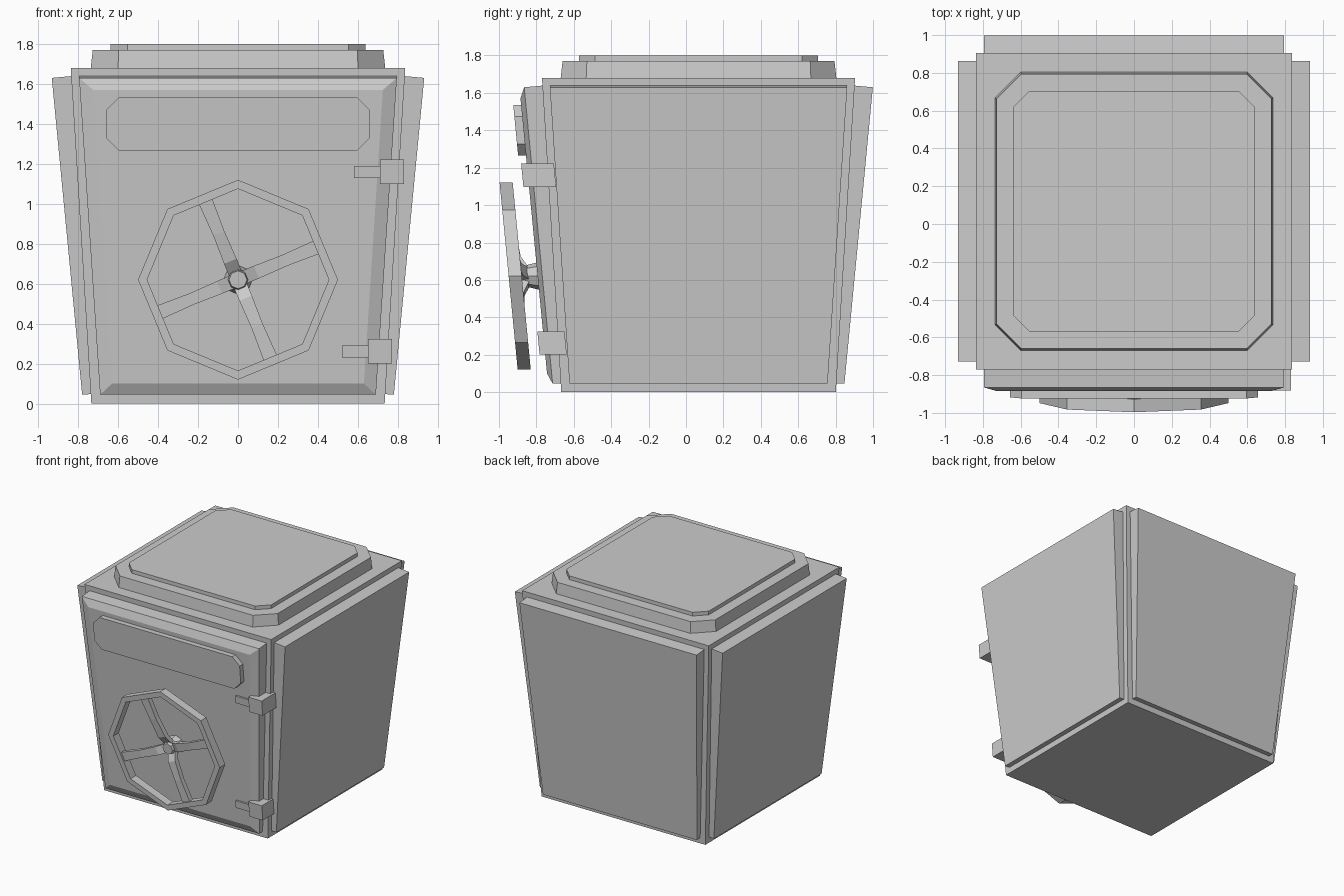
import bpy
import bmesh
from math import cos, sin, pi
from mathutils import Matrix, Vector

if "Cube" in bpy.data.objects:
    bpy.data.objects.remove(bpy.data.objects["Cube"], do_unlink=True)

CY = 0.067  # depth centre of the cabinet, the wheel sticks out in front

steel = bpy.data.materials.new("light_grey_steel")
steel.use_nodes = True
GREY = (0.6, 0.6, 0.6, 1)
steel.diffuse_color = GREY
steel.node_tree.nodes["Principled BSDF"].inputs["Base Color"].default_value = GREY


def loft(name, rings, cyclic=False, turn=0):
    """Bridge rings of points into a flat-shaded solid; cyclic joins last to first."""
    bm = bmesh.new()
    rows = [[bm.verts.new(p) for p in ring] for ring in rings]
    n = len(rows[0])
    pairs = list(zip(rows, rows[1:]))
    if cyclic:
        pairs.append((rows[-1], rows[0]))
    else:
        bm.faces.new(rows[0])
        bm.faces.new(rows[-1])
    for a, b in pairs:
        for i in range(n):
            j = (i + 1) % n
            bm.faces.new((a[i], a[j], b[j], b[i]))
    bmesh.ops.recalc_face_normals(bm, faces=bm.faces)
    if turn:
        spin = Matrix.Rotation(turn, 3, "Z")
        bmesh.ops.rotate(bm, cent=Vector((0, CY, 0)), matrix=spin, verts=bm.verts)
    mesh = bpy.data.meshes.new(name)
    bm.to_mesh(mesh)
    bm.free()
    mesh.materials.append(steel)
    obj = bpy.data.objects.new(name, mesh)
    bpy.context.collection.objects.link(obj)
    return obj


def clipped_rect(hx, hy, c):
    """Rectangle outline with its four corners cut off."""
    return [(hx, c - hy), (hx, hy - c), (hx - c, hy), (c - hx, hy),
            (-hx, hy - c), (-hx, c - hy), (c - hx, -hy), (hx - c, -hy)]


def slab(half, z, cut):
    return [(x, y + CY, z) for x, y in clipped_rect(half, half, cut)]


def on_door(x, z, off):
    """Point at a distance in front of the leaning door face."""
    return (x, CY - 0.81 - 0.0966 * (z - 0.1) - off, z)


def wall_ring(w0, out0, z0, w1, out1, z1):
    """Trapezoid on a leaning wall: half width, distance out, height; bottom then top."""
    return [(-w0, CY - out0, z0), (w0, CY - out0, z0),
            (w1, CY - out1, z1), (-w1, CY - out1, z1)]


def door_box(name, x0, x1, z0, z1, back, front):
    loft(name, [[on_door(x, z, off) for x, z in
                 ((x0, z0), (x1, z0), (x1, z1), (x0, z1))] for off in (back, front)])


# Tapered cabinet
loft("cabinet_body", [[(sx * h, CY + sy * h, z) for sx, sy in
                       ((-1, -1), (1, -1), (1, 1), (-1, 1))]
                      for h, z in ((0.734, 0), (0.837, 1.68))])

# Raised wall panels, and the door with its bevelled face
inner = wall_ring(0.69, 0.70, 0.05, 0.795, 0.80, 1.642)
outer = wall_ring(0.69, 0.78, 0.045, 0.795, 0.932, 1.63)
for name, turn in (("left_panel", pi / 2), ("back_panel", pi), ("right_panel", -pi / 2)):
    loft(name, [inner, outer], turn=turn)
loft("door", [inner, outer, wall_ring(0.63, 0.81, 0.1, 0.725, 0.952, 1.57)])

# Stepped top
loft("lower_lid", [slab(0.738, 1.67, 0.137), slab(0.727, 1.77, 0.13)])
loft("upper_lid", [slab(0.638, 1.76, 0.085), slab(0.638, 1.8, 0.085)])

# Blank plate on the door
loft("door_plate", [[on_door(x, z + 1.4, off)
                     for x, z in clipped_rect(0.657, 0.135, 0.062)]
                    for off in (-0.01, 0.042)])

# Hinges: a block round the corner and a strap on the door
for name, x, z, depth in (("upper_hinge", 0.71, 1.16, 0.175), ("lower_hinge", 0.65, 0.262, 0.145)):
    door_box(name + "_block", x, x + 0.12, z - 0.062, z + 0.062, 0.03 - depth, 0.03)
    door_box(name + "_strap", x - 0.13, x, z - 0.03, z + 0.03, -0.02, 0.015)

# Handwheel
WZ = 0.62


def octagon(r, off):
    return [on_door(r * cos(k * pi / 4), WZ + r * sin(k * pi / 4), off) for k in range(8)]


loft("wheel_rim", [octagon(0.5, 0.155), octagon(0.5, 0.085),
                   octagon(0.455, 0.085), octagon(0.455, 0.155)], cyclic=True)
loft("wheel_hub", [octagon(0.075, -0.01), octagon(0.055, 0.07), octagon(0.045, 0.11)])

# Four spokes that bend back towards the hub
for i in range(4):
    a = pi / 8 + i * pi / 2
    rings = []
    for r, off, half in ((0.43, 0.12, 0.036), (0.25, 0.115, 0.03),
                         (0.1, 0.1, 0.034), (0.03, 0.06, 0.034)):
        rings.append([on_door(r * cos(a) - s * sin(a), WZ + r * sin(a) + s * cos(a), off + d)
                      for s, d in ((-half, -0.02), (half, -0.02), (half, 0.02), (-half, 0.02))])
    loft("wheel_spoke_%d" % (i + 1), rings)
